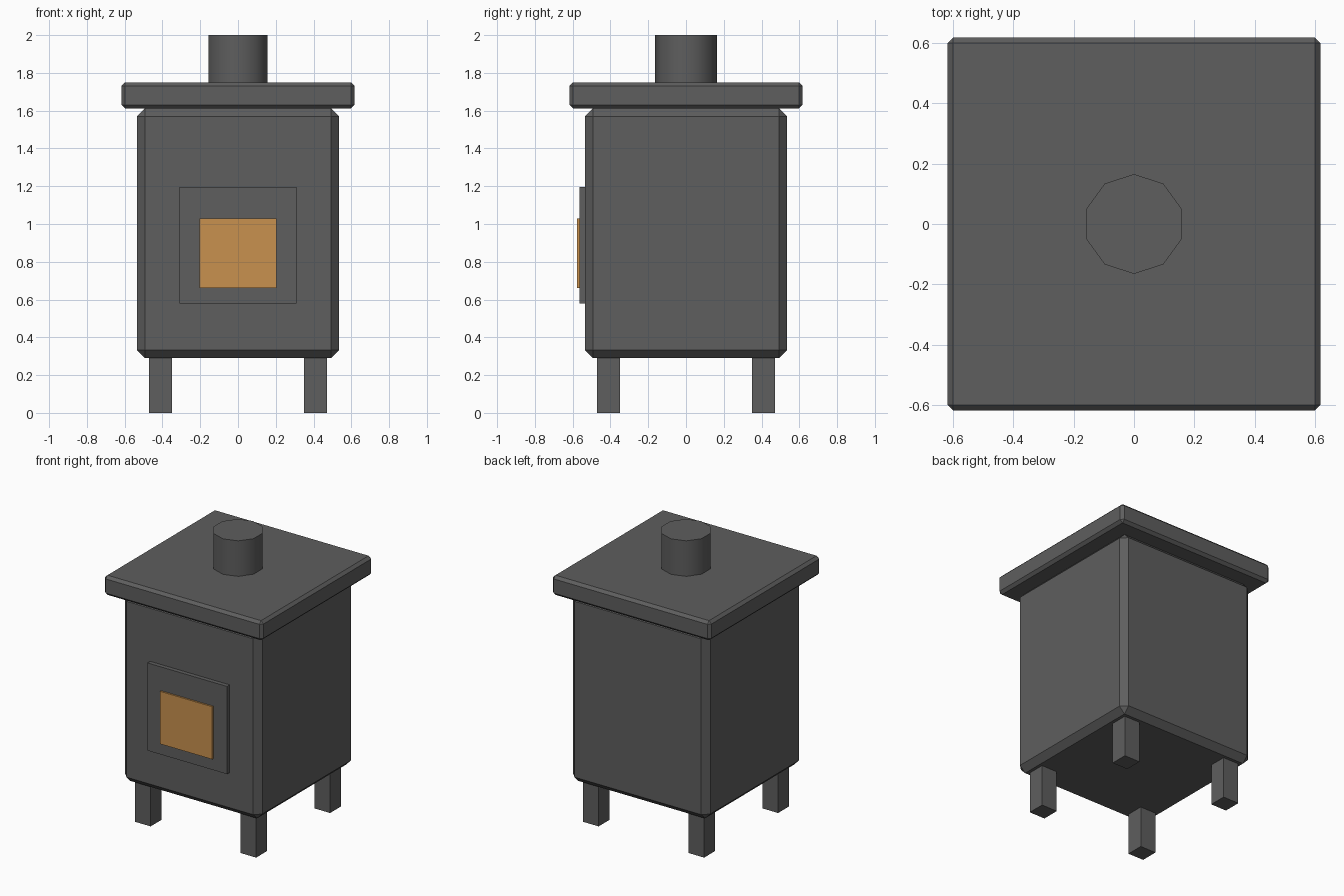
import bpy
import math
from mathutils import Vector


def make_material(name, rgb):
    mat = bpy.data.materials.new(name)
    mat.use_nodes = True
    color = (*rgb, 1.0)
    mat.diffuse_color = color
    mat.node_tree.nodes["Principled BSDF"].inputs["Base Color"].default_value = color
    return mat


def box(name, low, high, mat, bevel=0.0):
    low, high = Vector(low), Vector(high)
    bpy.ops.mesh.primitive_cube_add(size=1, location=(low + high) / 2)
    obj = bpy.context.object
    obj.name = name
    obj.scale = high - low
    bpy.ops.object.transform_apply(location=False, rotation=False, scale=True)
    obj.data.materials.append(mat)
    if bevel:
        mod = obj.modifiers.new("chamfer", "BEVEL")
        mod.width = bevel
        mod.segments = 1
    return obj


cube = bpy.data.objects.get("Cube")
if cube:
    bpy.data.objects.remove(cube, do_unlink=True)

iron = make_material("cast iron grey", (0.112, 0.112, 0.112))
glow = make_material("fire orange", (0.58, 0.283, 0.078))

# Firebox and overhanging top plate
box("firebox", (-0.535, -0.535, 0.29), (0.535, 0.535, 1.612), iron, 0.042)
box("top_plate", (-0.617, -0.617, 1.612), (0.617, 0.617, 1.75), iron, 0.019)

# Door with its glowing window
box("door", (-0.31, -0.565, 0.58), (0.31, -0.5, 1.197), iron)
box("door_window", (-0.203, -0.577, 0.66), (0.203, -0.55, 1.03), glow)

# Four square legs
for side, sx in (("right", -1), ("left", 1)):
    for end, sy in (("front", -1), ("back", 1)):
        x, y, half = sx * 0.411, sy * 0.411, 0.061
        box(f"{end}_{side}_leg", (x - half, y - half, 0),
            (x + half, y + half, 0.3), iron)

# Ten-sided flue stub
bpy.ops.mesh.primitive_cylinder_add(vertices=10, radius=0.165, depth=0.3,
                                    location=(0, 0, 1.85))
flue = bpy.context.object
flue.name = "flue"
flue.data.materials.append(iron)
bpy.ops.object.shade_smooth_by_angle(angle=math.radians(40))
